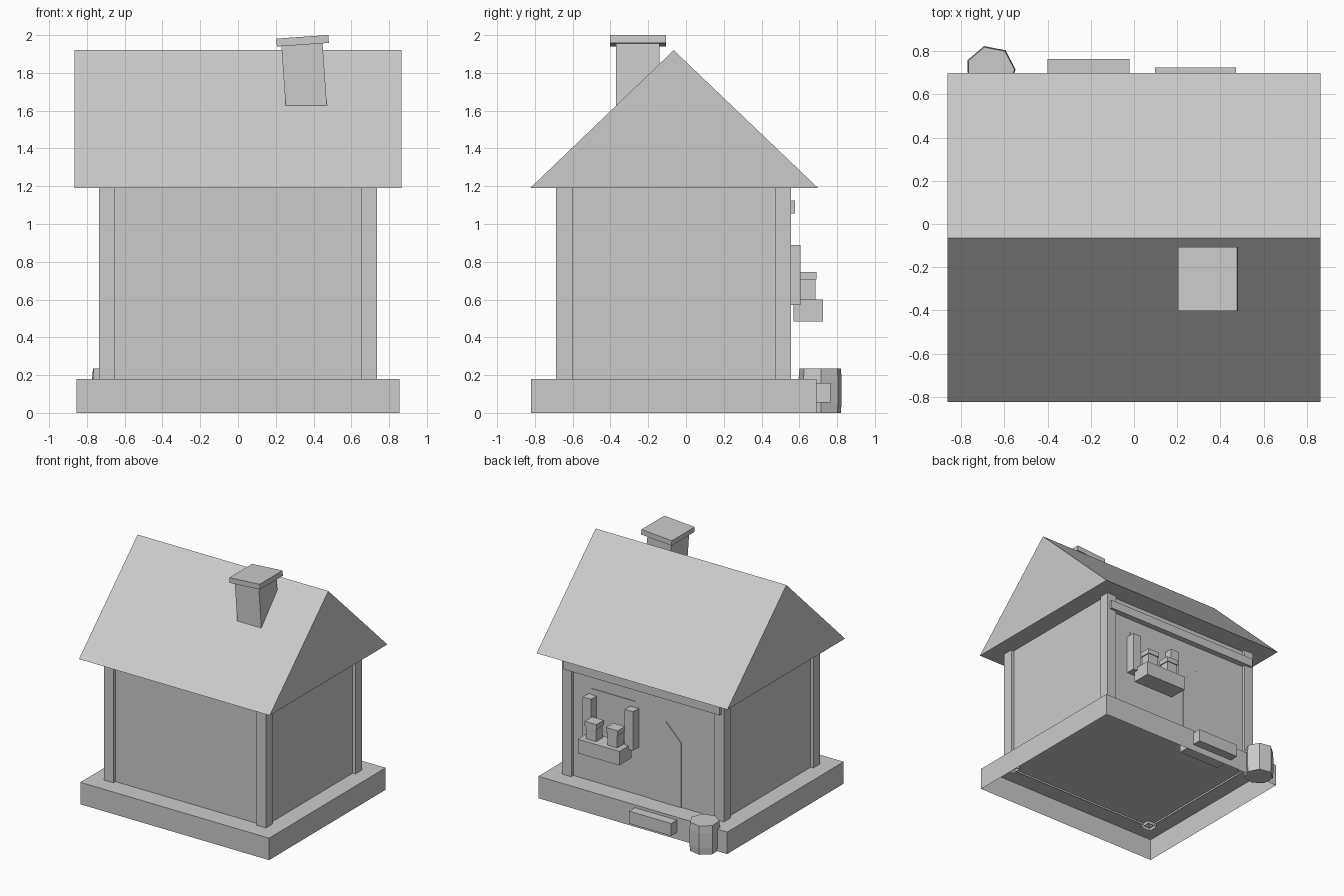
import bpy, bmesh, math
from mathutils import Matrix, Vector

if "Cube" in bpy.data.objects:
    bpy.data.objects.remove(bpy.data.objects["Cube"], do_unlink=True)

grey = bpy.data.materials.new("plain grey")
grey.use_nodes = True
COLOUR = (0.6, 0.6, 0.6, 1)
grey.diffuse_color = COLOUR
grey.node_tree.nodes["Principled BSDF"].inputs["Base Color"].default_value = COLOUR

CY = -0.065      # centre line of the house
WALL_Y = 0.53    # decorated wall plane


def finish(name, bm):
    bmesh.ops.recalc_face_normals(bm, faces=bm.faces)
    mesh = bpy.data.meshes.new(name)
    bm.to_mesh(mesh)
    bm.free()
    mesh.materials.append(grey)
    obj = bpy.data.objects.new(name, mesh)
    bpy.context.collection.objects.link(obj)
    return obj


def box(name, x, y, z, open_bottom=False, tilt=0):
    """Box from (low, high) ranges, optionally bottomless or leaning sideways."""
    bm = bmesh.new()
    bmesh.ops.create_cube(bm, size=1)
    size = Vector([r[1] - r[0] for r in (x, y, z)])
    centre = Vector([(r[0] + r[1]) / 2 for r in (x, y, z)])
    bmesh.ops.scale(bm, vec=size, verts=bm.verts)
    if open_bottom:
        bm.normal_update()
        bmesh.ops.delete(bm, geom=[f for f in bm.faces if f.normal.z < -0.5],
                         context='FACES_ONLY')
    obj = finish(name, bm)
    obj.location = centre
    obj.rotation_euler.y = tilt
    return obj


def prism(name, profile, axis, start, end):
    """Extrude a two-dimensional profile along x or y."""
    bm = bmesh.new()
    if axis == 'x':
        verts = [bm.verts.new((start, a, b)) for a, b in profile]
        step = Vector((end - start, 0, 0))
    else:
        verts = [bm.verts.new((a, start, b)) for a, b in profile]
        step = Vector((0, end - start, 0))
    face = bm.faces.new(verts)
    copy = bmesh.ops.extrude_face_region(bm, geom=[face], use_keep_orig=True)
    bmesh.ops.translate(bm, vec=step,
                        verts=[v for v in copy["geom"] if isinstance(v, bmesh.types.BMVert)])
    return finish(name, bm)


# Hollow base and walls
box("base", (-0.856, 0.856), (CY - 0.755, CY + 0.755), (0, 0.18), open_bottom=True)
box("walls", (-0.71, 0.71), (CY - 0.595, WALL_Y), (0.165, 1.19), open_bottom=True)

# Corner posts
for side, sx in (("right", -1), ("left", 1)):
    for end, sy in (("front", -1), ("back", 1)):
        box(f"{end}_{side}_post",
            sorted((sx * 0.65, sx * 0.735)),
            sorted((CY + sy * 0.537, CY + sy * 0.622)),
            (0.155, 1.19), open_bottom=True)

# Gable roof
prism("roof", [(CY - 0.76, 1.19), (CY + 0.765, 1.19), (CY, 1.92)], 'x', -0.865, 0.865)

# Leaning chimney
LEAN = math.radians(-4)
box("chimney", (0.245, 0.463), (-0.37, -0.14), (1.5, 1.96), tilt=LEAN)
box("chimney_cap", (0.204, 0.48), (-0.402, -0.106), (1.949, 1.991), tilt=LEAN)

# Beam under the back eaves
box("eaves_beam", (-0.71, 0.71), (WALL_Y - 0.01, 0.578), (1.055, 1.125))

# Pointed door and its step
prism("door", [(-0.33, 0.18), (-0.05, 0.18), (-0.05, 0.71), (-0.19, 0.85), (-0.33, 0.71)],
      'y', WALL_Y - 0.002, WALL_Y + 0.006)
box("door_step", (-0.4, -0.02), (0.53, 0.765), (0.055, 0.157))

# Window with shutters, window box and two plant pots
WX = 0.285
box("window", (WX - 0.2, WX + 0.2), (WALL_Y - 0.002, WALL_Y + 0.006), (0.57, 0.94))
box("window_box", (WX - 0.188, WX + 0.188), (0.57, 0.725), (0.485, 0.6))
for side, sx in (("right", -1), ("left", 1)):
    box(f"{side}_shutter", sorted((WX + sx * 0.153, WX + sx * 0.228)),
        (WALL_Y - 0.005, 0.605), (0.57, 0.89))
    px = WX + sx * 0.096
    box(f"{side}_pot", (px - 0.045, px + 0.045), (0.602, 0.685), (0.59, 0.705))
    box(f"{side}_pot_rim", (px - 0.053, px + 0.053), (0.596, 0.692), (0.705, 0.745))

# Seven-sided barrel with a slight bulge
SIDES = 7
bm = bmesh.new()
rings = []
for radius, z in ((0.112, 0), (0.117, 0.055), (0.117, 0.18), (0.112, 0.235)):
    turn = [math.radians(2) + math.tau * i / SIDES for i in range(SIDES)]
    rings.append([bm.verts.new((radius * math.cos(t), radius * math.sin(t), z)) for t in turn])
for low, high in zip(rings, rings[1:]):
    for i in range(SIDES):
        j = (i + 1) % SIDES
        bm.faces.new((low[i], low[j], high[j], high[i]))
bm.faces.new(rings[0][::-1])
bm.faces.new(rings[-1])
finish("barrel", bm).location = (-0.665, 0.711, 0)
